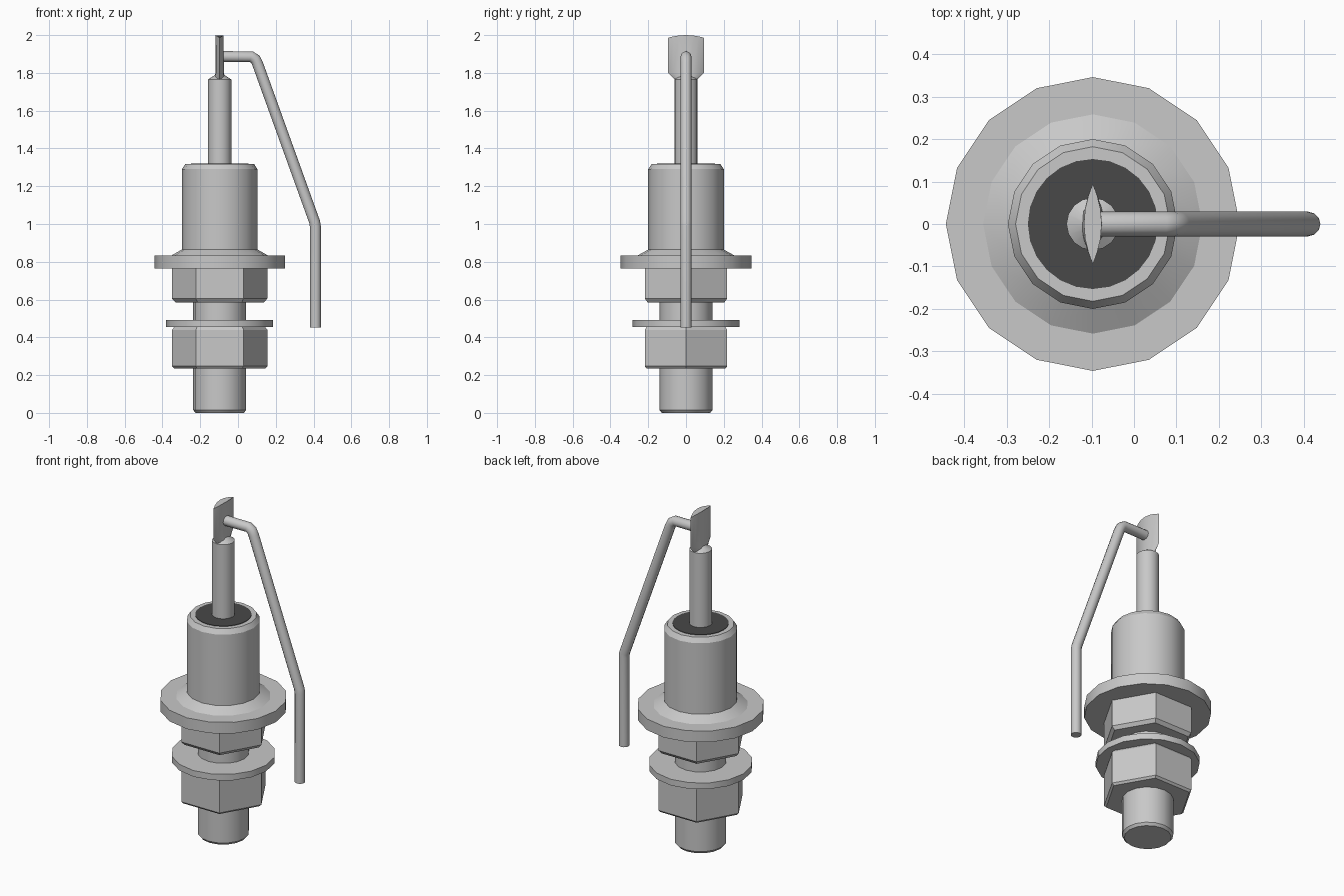
import bpy, bmesh
from math import sin, cos, pi, radians

cube = bpy.data.objects.get("Cube")
if cube:
    bpy.data.objects.remove(cube, do_unlink=True)

AXIS_X = -0.097  # centre line of the stud


def material(name, value):
    mat = bpy.data.materials.new(name)
    mat.use_nodes = True
    color = (value, value, value, 1)
    mat.diffuse_color = color
    mat.node_tree.nodes["Principled BSDF"].inputs["Base Color"].default_value = color
    return mat


metal = material("light grey metal", 0.58)
insulator = material("dark grey insulator", 0.065)


def smooth(obj, angle=32):
    bpy.ops.object.select_all(action="DESELECT")
    obj.select_set(True)
    bpy.context.view_layer.objects.active = obj
    bpy.ops.object.shade_smooth_by_angle(angle=radians(angle))


def loft(name, rings, mat, angle=32):
    """Skin a stack of equal-length point rings and cap both ends."""
    bm = bmesh.new()
    loops = [[bm.verts.new(p) for p in ring] for ring in rings]
    count = len(loops[0])
    for low, high in zip(loops, loops[1:]):
        for i in range(count):
            j = (i + 1) % count
            bm.faces.new((low[i], low[j], high[j], high[i]))
    bm.faces.new(loops[0][::-1])
    bm.faces.new(loops[-1])
    bmesh.ops.recalc_face_normals(bm, faces=bm.faces)
    mesh = bpy.data.meshes.new(name)
    bm.to_mesh(mesh)
    bm.free()
    mesh.materials.append(mat)
    obj = bpy.data.objects.new(name, mesh)
    obj.location.x = AXIS_X
    bpy.context.collection.objects.link(obj)
    smooth(obj, angle)
    return obj


def lathe(name, profile, mat, sides=16, angle=32):
    steps = [2 * pi * i / sides for i in range(sides)]
    return loft(name, [[(r * cos(a), r * sin(a), z) for a in steps]
                       for r, z in profile], mat, angle)


# Stud, nut, washer and hexagonal base
lathe("threaded_stud", [(0.128, 0), (0.14, 0.015), (0.14, 0.62)], metal)
lathe("nut", [(0.24, 0.235), (0.252, 0.247), (0.252, 0.44), (0.24, 0.455)],
      metal, 6, 20)
lathe("washer", [(0.283, 0.455), (0.283, 0.492)], metal)
lathe("hex_base", [(0.234, 0.585), (0.252, 0.605), (0.252, 0.77)], metal, 6, 20)

# Flange and housing
lathe("flange", [(0.346, 0.765), (0.346, 0.832)], metal)
lathe("housing", [(0.26, 0.831), (0.2, 0.865), (0.2, 1.29), (0.182, 1.318)], metal)
lathe("insulator_disc", [(0.153, 1.315), (0.153, 1.321)], insulator, 24)


# Terminal pin, pressed into a lens-shaped blade at the top
def lens(rx, ry, z, crown=0):
    steps = [2 * pi * i / 16 for i in range(16)]
    return [(rx * cos(a) * abs(cos(a)), ry * sin(a), z - crown * sin(a) ** 2)
            for a in steps]


lathe("terminal_pin", [(0.062, 1.31), (0.062, 1.765), (0.02, 1.792)], metal)
loft("terminal_blade", [lens(0.03, 0.06, 1.765), lens(0.022, 0.094, 1.8),
                        lens(0.021, 0.094, 2.0, 0.014)], metal)

# Bent lead wire
curve = bpy.data.curves.new("lead_wire", "CURVE")
curve.dimensions = "3D"
curve.bevel_depth = 0.029
curve.bevel_resolution = 4
curve.use_fill_caps = True
path = [(-0.09, 1.886), (0.07, 1.886), (0.092, 1.872), (0.105, 1.845),
        (0.406, 1.01), (0.41, 0.985), (0.41, 0.453)]
spline = curve.splines.new("POLY")
spline.points.add(len(path) - 1)
for point, (x, z) in zip(spline.points, path):
    point.co = (x, 0, z, 1)
curve.materials.append(metal)
wire = bpy.data.objects.new("lead_wire", curve)
bpy.context.collection.objects.link(wire)
bpy.ops.object.select_all(action="DESELECT")
wire.select_set(True)
bpy.context.view_layer.objects.active = wire
bpy.ops.object.convert(target="MESH")
smooth(bpy.context.view_layer.objects.active, 40)
